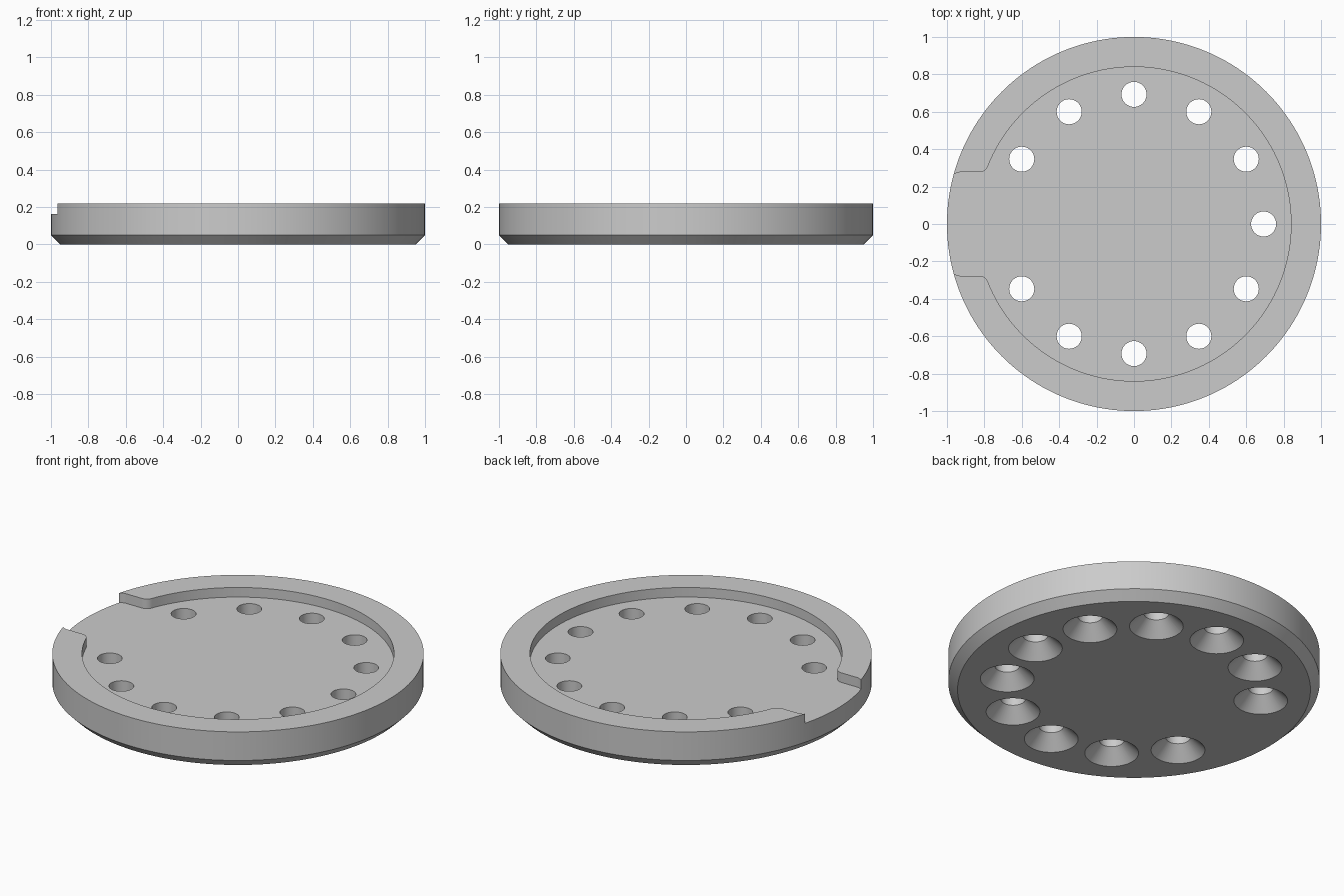
import bpy, bmesh
from math import sin, cos, pi, radians, sqrt, atan2, hypot

cube = bpy.data.objects.get("Cube")
if cube:
    bpy.data.objects.remove(cube, do_unlink=True)

HEIGHT, FLOOR, RECESS_R = 0.22, 0.163, 0.84
GAP, FILLET = 0.277, 0.05
RING_R, HOLE_R, SINK_R = 0.693, 0.067, 0.145

grey = bpy.data.materials.new("plain_grey")
grey.use_nodes = True
grey.diffuse_color = (0.6, 0.6, 0.6, 1)
grey.node_tree.nodes["Principled BSDF"].inputs["Base Color"].default_value = (0.6, 0.6, 0.6, 1)


def make_object(name, bm):
    bmesh.ops.recalc_face_normals(bm, faces=bm.faces)
    mesh = bpy.data.meshes.new(name)
    bm.to_mesh(mesh)
    bm.free()
    mesh.materials.append(grey)
    obj = bpy.data.objects.new(name, mesh)
    bpy.context.collection.objects.link(obj)
    return obj


def add_turned(bm, profile, segments, cx=0, cy=0):
    """Solid of revolution from (radius, z) points, capped at both ends."""
    rings = [[bm.verts.new((cx + r * cos(2 * pi * i / segments),
                            cy + r * sin(2 * pi * i / segments), z))
              for i in range(segments)] for r, z in profile]
    for a, b in zip(rings, rings[1:]):
        for i in range(segments):
            j = (i + 1) % segments
            bm.faces.new((a[i], a[j], b[j], b[i]))
    bm.faces.new(rings[0][::-1])
    bm.faces.new(rings[-1])


def arc(cx, cy, r, start, end, steps):
    return [(cx + r * cos(start + (end - start) * i / steps),
             cy + r * sin(start + (end - start) * i / steps)) for i in range(steps + 1)]


# Disc with a chamfered lower edge
bm = bmesh.new()
add_turned(bm, [(0.95, 0), (1, 0.05), (1, HEIGHT)], 160)
disc = make_object("rimmed_disc", bm)

# Recess outline, upper half: inner wall, rounded rim corner, gap side, outer curve
corner_y = GAP + FILLET
corner_x = -sqrt((RECESS_R + FILLET) ** 2 - corner_y ** 2)
wall_end = atan2(corner_y, corner_x)
half = arc(0, 0, RECESS_R, 0, wall_end, 70)
half += arc(corner_x, corner_y, FILLET, wall_end - pi, -pi / 2, 8)[1:]
outer_y = GAP - FILLET
outer_x = -0.93
half += arc(outer_x, outer_y, FILLET, pi / 2, atan2(outer_y, outer_x), 8)
half.append((-1.1, 0.2))
outline = half + [(x, -y) for x, y in reversed(half[1:])]

bm = bmesh.new()
base = bm.faces.new([bm.verts.new((x, y, FLOOR)) for x, y in outline])
top = bmesh.ops.extrude_face_region(bm, geom=[base])["geom"]
bmesh.ops.translate(bm, vec=(0, 0, 0.2),
                    verts=[v for v in top if isinstance(v, bmesh.types.BMVert)])
recess = make_object("recess_cutter", bm)

# Countersunk holes all round, except beside the gap
bm = bmesh.new()
sink_top = SINK_R - HOLE_R
for k in range(12):
    if k != 6:
        a = radians(30 * k)
        add_turned(bm, [(SINK_R + 0.02, -0.02), (HOLE_R, sink_top), (HOLE_R, 0.3)],
                   48, RING_R * cos(a), RING_R * sin(a))
holes = make_object("hole_cutter", bm)

# Cut the disc and keep crisp edges
bpy.ops.object.select_all(action='DESELECT')
disc.select_set(True)
bpy.context.view_layer.objects.active = disc
for cutter in (recess, holes):
    mod = disc.modifiers.new(cutter.name, 'BOOLEAN')
    mod.operation = 'DIFFERENCE'
    mod.solver = 'EXACT'
    mod.object = cutter
    bpy.ops.object.modifier_apply(modifier=mod.name)
    bpy.data.objects.remove(cutter, do_unlink=True)
bpy.ops.object.shade_smooth_by_angle(angle=radians(30))
